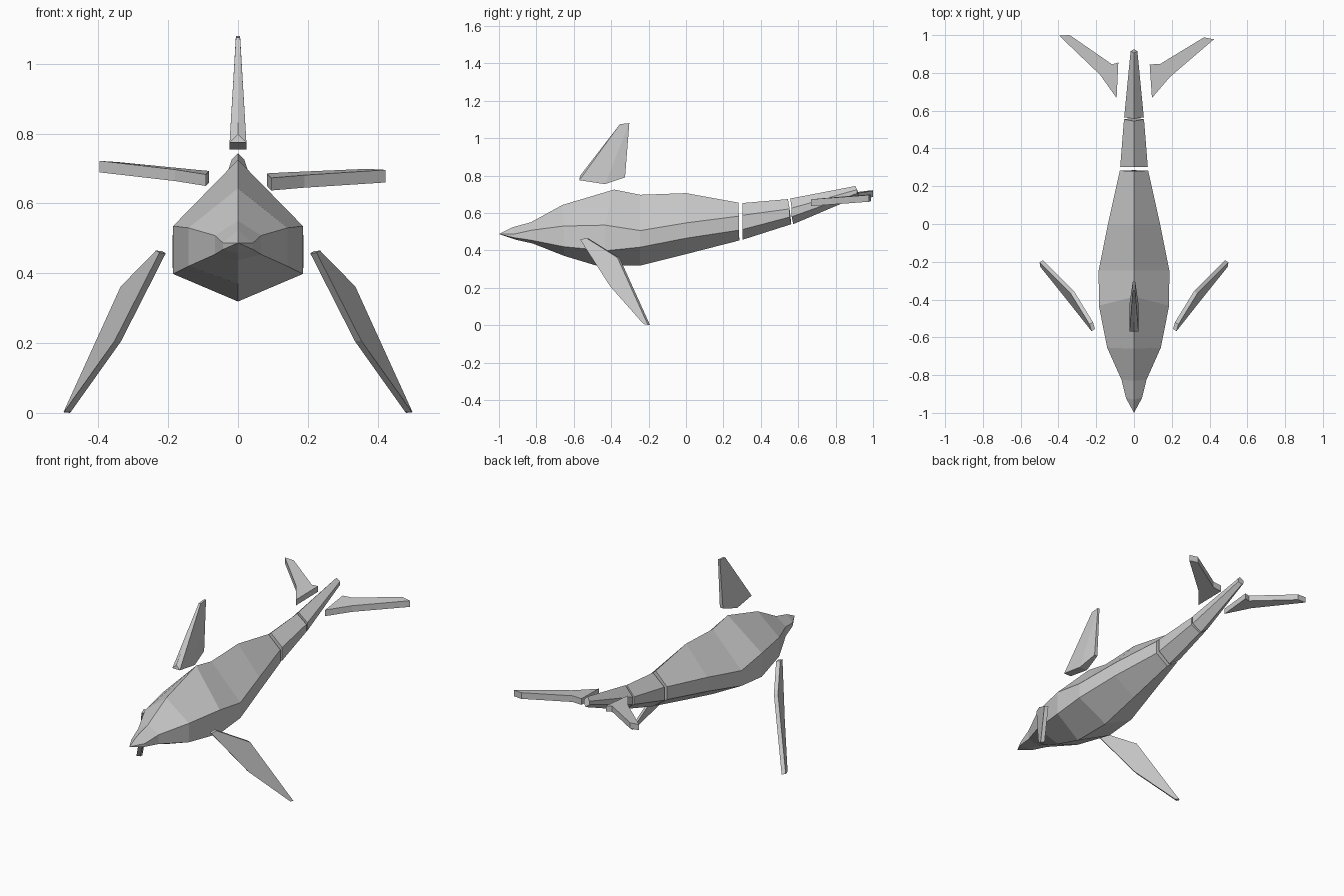
import bpy, bmesh
from mathutils import Vector


def finish(name, bm):
    bmesh.ops.recalc_face_normals(bm, faces=bm.faces[:])
    me = bpy.data.meshes.new(name)
    bm.to_mesh(me)
    bm.free()
    ob = bpy.data.objects.new(name, me)
    bpy.context.collection.objects.link(ob)
    return ob


def loft(name, stations, nose=None):
    """Skin six-sided rings: y_top, y_bottom, half width, z top / upper side / lower side / bottom."""
    bm = bmesh.new()
    rings = []
    for yt, yb, w, zt, zu, zl, zb in stations:
        ym = (yt + yb) / 2
        pts = [(0, yt, zt), (w, ym, zu), (w, ym, zl), (0, yb, zb), (-w, ym, zl), (-w, ym, zu)]
        rings.append([bm.verts.new(p) for p in pts])
    for a, b in zip(rings, rings[1:]):
        for i in range(6):
            j = (i + 1) % 6
            bm.faces.new((a[i], a[j], b[j], b[i]))
    if nose:
        tip = bm.verts.new(nose)
        for i in range(6):
            bm.faces.new((tip, rings[0][i], rings[0][(i + 1) % 6]))
    else:
        bm.faces.new(rings[0])
    bm.faces.new(rings[-1])
    return finish(name, bm)


def slab(name, outline, offset, mirror=1):
    """Thick plate: an outline and its copy shifted by offset."""
    bm = bmesh.new()
    flip = Vector((mirror, 1, 1))
    a = [bm.verts.new(Vector(p) * flip) for p in outline]
    b = [bm.verts.new((Vector(p) + Vector(offset)) * flip) for p in outline]
    bm.faces.new(a)
    bm.faces.new(b)
    for i in range(len(a)):
        j = (i + 1) % len(a)
        bm.faces.new((a[i], a[j], b[j], b[i]))
    return finish(name, bm)


# Main body with pointed nose
loft("body", [
    (-0.93, -0.91, 0.043, 0.523, 0.487, 0.468, 0.457),
    (-0.83, -0.82, 0.066, 0.55, 0.508, 0.454, 0.437),
    (-0.66, -0.65, 0.142, 0.643, 0.53, 0.42, 0.37),
    (-0.385, -0.48, 0.186, 0.725, 0.535, 0.398, 0.319),
    (-0.245, -0.245, 0.187, 0.697, 0.506, 0.417, 0.319),
    (0.0, 0.0, 0.138, 0.706, 0.547, 0.465, 0.38),
    (0.28, 0.285, 0.075, 0.655, 0.583, 0.508, 0.453),
], nose=(0, -1, 0.487))

# Two tail segments
loft("tail_front", [
    (0.303, 0.303, 0.073, 0.653, 0.588, 0.512, 0.457),
    (0.545, 0.563, 0.053, 0.674, 0.622, 0.578, 0.54),
])
loft("tail_rear", [
    (0.557, 0.573, 0.052, 0.677, 0.626, 0.58, 0.54),
    (0.905, 0.925, 0.018, 0.744, 0.725, 0.705, 0.69),
])

# Dorsal fin
bm = bmesh.new()
bm.verts.new((0, -0.567, 0.798))
for x, y, z in [(0.024, -0.57, 0.775), (0.025, -0.433, 0.754), (0.01, -0.326, 0.79),
                (0.006, -0.353, 1.075), (0.006, -0.303, 1.08)]:
    for s in (1, -1):
        bm.verts.new((s * x, y, z))
bmesh.ops.convex_hull(bm, input=bm.verts[:])
finish("dorsal_fin", bm)

# Side flippers
flipper = [(0.207, -0.555, 0.457), (0.217, -0.52, 0.463), (0.318, -0.355, 0.36),
           (0.482, -0.192, 0.0), (0.478, -0.215, 0.004), (0.335, -0.393, 0.205)]
for side, s in (("right", 1), ("left", -1)):
    slab("flipper_" + side, flipper, (0.018, -0.012, 0.002), s)

# Tail flukes, each tilted slightly differently
slab("fluke_right", [(0.083, 0.845, 0.65), (0.138, 0.847, 0.653), (0.37, 0.988, 0.663),
                     (0.423, 0.978, 0.66), (0.19, 0.778, 0.645), (0.095, 0.667, 0.637)],
     (0, 0, 0.036))
slab("fluke_left", [(-0.083, 0.855, 0.66), (-0.116, 0.845, 0.663), (-0.34, 1.0, 0.685),
                    (-0.397, 0.998, 0.689), (-0.18, 0.79, 0.664), (-0.092, 0.667, 0.65)],
     (0, 0, 0.033))
